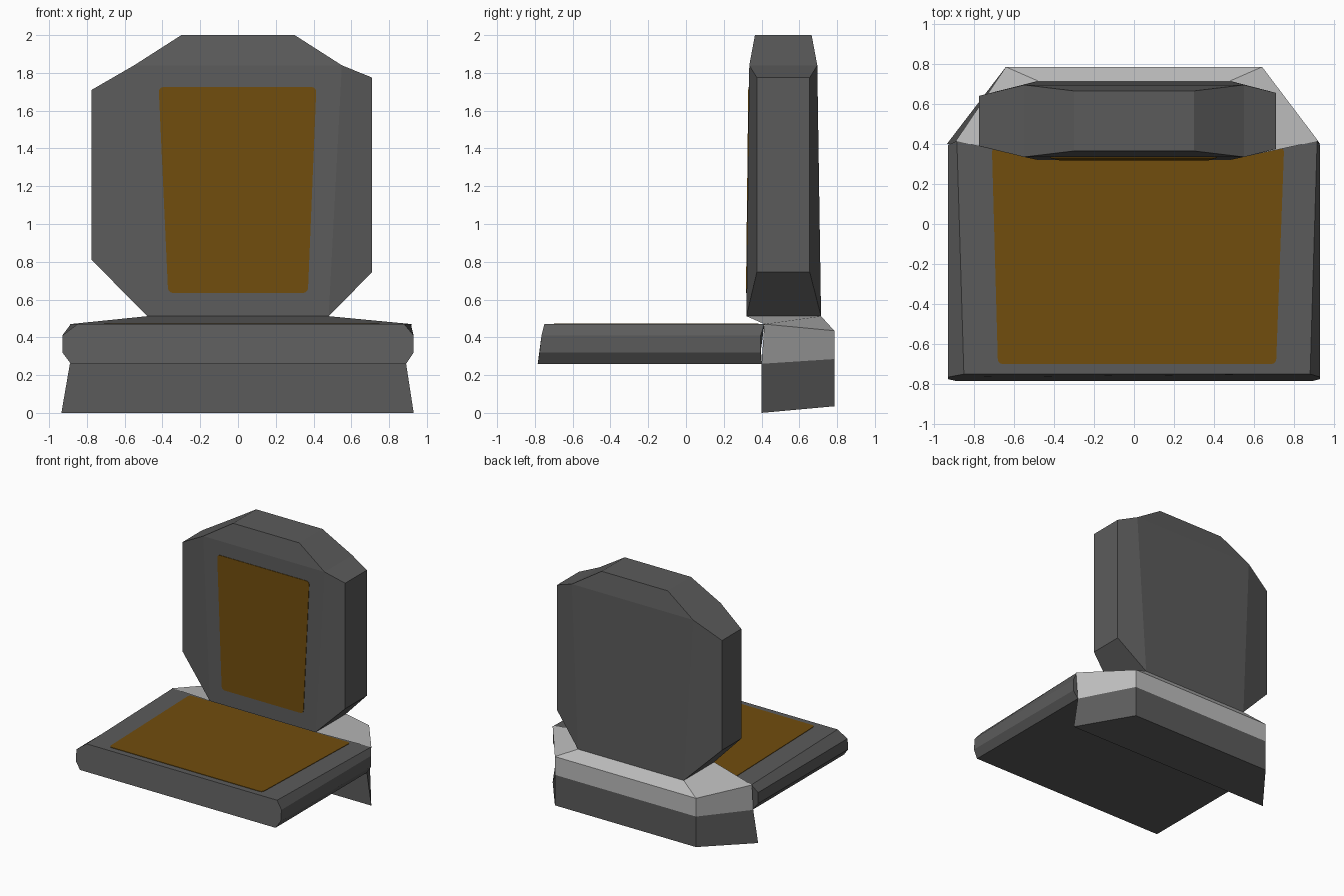
import bpy, bmesh
from mathutils import Vector

if "Cube" in bpy.data.objects:
    bpy.data.objects.remove(bpy.data.objects["Cube"])


def material(name, rgb):
    m = bpy.data.materials.new(name)
    m.diffuse_color = (*rgb, 1)
    m.use_nodes = True
    m.node_tree.nodes["Principled BSDF"].inputs["Base Color"].default_value = m.diffuse_color
    return m


DARK = material("dark grey", (0.105, 0.105, 0.105))
LIGHT = material("light grey", (0.50, 0.50, 0.50))
BROWN = material("amber brown", (0.165, 0.075, 0.004))


def finish(name, bm, mat):
    bmesh.ops.recalc_face_normals(bm, faces=bm.faces)
    mesh = bpy.data.meshes.new(name)
    bm.to_mesh(mesh)
    bm.free()
    mesh.materials.append(mat)
    obj = bpy.data.objects.new(name, mesh)
    bpy.context.collection.objects.link(obj)
    return obj


def loft(name, rings, mat):
    """Skin equal-length rings of points and cap both ends."""
    bm = bmesh.new()
    loops = [[bm.verts.new(p) for p in ring] for ring in rings]
    n = len(loops[0])
    for a, b in zip(loops, loops[1:]):
        for i in range(n):
            j = (i + 1) % n
            bm.faces.new((a[i], a[j], b[j], b[i]))
    bm.faces.new(loops[0])
    bm.faces.new(loops[-1])
    return finish(name, bm, mat)


def panel(name, corners, offset):
    """Thin cushion panel with slightly rounded corners and a 6 mm thickness."""
    bm = bmesh.new()
    bm.faces.new([bm.verts.new(p) for p in corners])
    bmesh.ops.bevel(bm, geom=list(bm.verts), offset=0.025, segments=3,
                    profile=0.5, affect='VERTICES')
    ext = bmesh.ops.extrude_face_region(bm, geom=list(bm.faces))
    moved = [g for g in ext["geom"] if isinstance(g, bmesh.types.BMVert)]
    bmesh.ops.translate(bm, verts=moved, vec=Vector(offset))
    return finish(name, bm, BROWN)


# Seat: chamfered slab lofted from front to back
def seat_ring(left, right, ys):
    zs = (0.47, 0.41, 0.32, 0.26)
    lx = (left, -0.93, -0.93, -0.885)
    rx = (right, 0.93, 0.93, 0.89)
    side_l = list(zip(lx, ys, zs))
    side_r = list(zip(rx, ys, zs))
    return side_l + side_r[::-1]


loft("seat", [seat_ring(-0.85, 0.88, (-0.75, -0.765, -0.775, -0.785)),
              seat_ring(-0.885, 0.915, (0.415, 0.395, 0.395, 0.40))], DARK)


# Rear support: dark foot below, light collar tapering in to the backrest
def rear_ring(left, right, front_y, front_z, back_x, back_y, back_z):
    return [(left, front_y, front_z), (right, front_y, front_z),
            (back_x, back_y, back_z), (-back_x, back_y, back_z)]


foot_low = rear_ring(-0.935, 0.93, 0.40, 0.0, 0.64, 0.785, 0.035)
foot_top = rear_ring(-0.89, 0.89, 0.40, 0.26, 0.64, 0.785, 0.285)
collar_mid = rear_ring(-0.89, 0.92, 0.415, 0.47, 0.64, 0.785, 0.435)
collar_top = rear_ring(-0.48, 0.48, 0.32, 0.512, 0.48, 0.715, 0.512)
loft("rear_foot", [foot_low, foot_top], DARK)
loft("rear_collar", [foot_top, collar_mid, collar_top], LIGHT)

# Backrest: bevelled slab, its left flank a little wider than its right
bm = bmesh.new()
V = {}
for s, flank_x, lo, hi, f, b in ((-1, -0.775, 0.81, 1.71, 0.39, 0.64),
                                 (1, 0.71, 0.745, 1.775, 0.375, 0.655)):
    spots = {"bottom": (s * 0.48, 0.32, 0.715, 0.512),
             "shoulder": (s * 0.55, 0.335, 0.695, 1.84),
             "top": (s * 0.30, 0.365, 0.665, 2.0),
             "low": (flank_x, f, b, lo),
             "high": (flank_x, f, b, hi)}
    for key, (x, yf, yb, z) in spots.items():
        V[key, s, 0] = bm.verts.new((x, yf, z))
        V[key, s, 1] = bm.verts.new((x, yb, z))


def quad(*keys):
    bm.faces.new([V[k] for k in keys])


for d in (0, 1):  # front and back
    for a, b in (("bottom", "shoulder"), ("shoulder", "top")):
        quad((a, -1, d), (a, 1, d), (b, 1, d), (b, -1, d))
    for s in (-1, 1):
        quad(("bottom", s, d), ("low", s, d), ("high", s, d), ("shoulder", s, d))
for s in (-1, 1):  # rim
    for a, b in (("bottom", "low"), ("low", "high"),
                 ("high", "shoulder"), ("shoulder", "top")):
        quad((a, s, 0), (b, s, 0), (b, s, 1), (a, s, 1))
for k in ("bottom", "top"):
    quad((k, -1, 0), (k, 1, 0), (k, 1, 1), (k, -1, 1))
finish("backrest", bm, DARK)

# Coloured cushion panels
panel("seat_panel", [(-0.68, -0.70, 0.468), (0.71, -0.70, 0.468),
                     (0.75, 0.385, 0.468), (-0.71, 0.385, 0.468)], (0, 0, 0.006))


def front_y(z):
    return 0.32 + 0.015 * (z - 0.512) / 1.328 + 0.002


panel("backrest_panel", [(x, front_y(z), z) for x, z in
                         ((-0.37, 0.635), (0.37, 0.635), (0.415, 1.725), (-0.42, 1.725))],
      (0, -0.006, 0))
